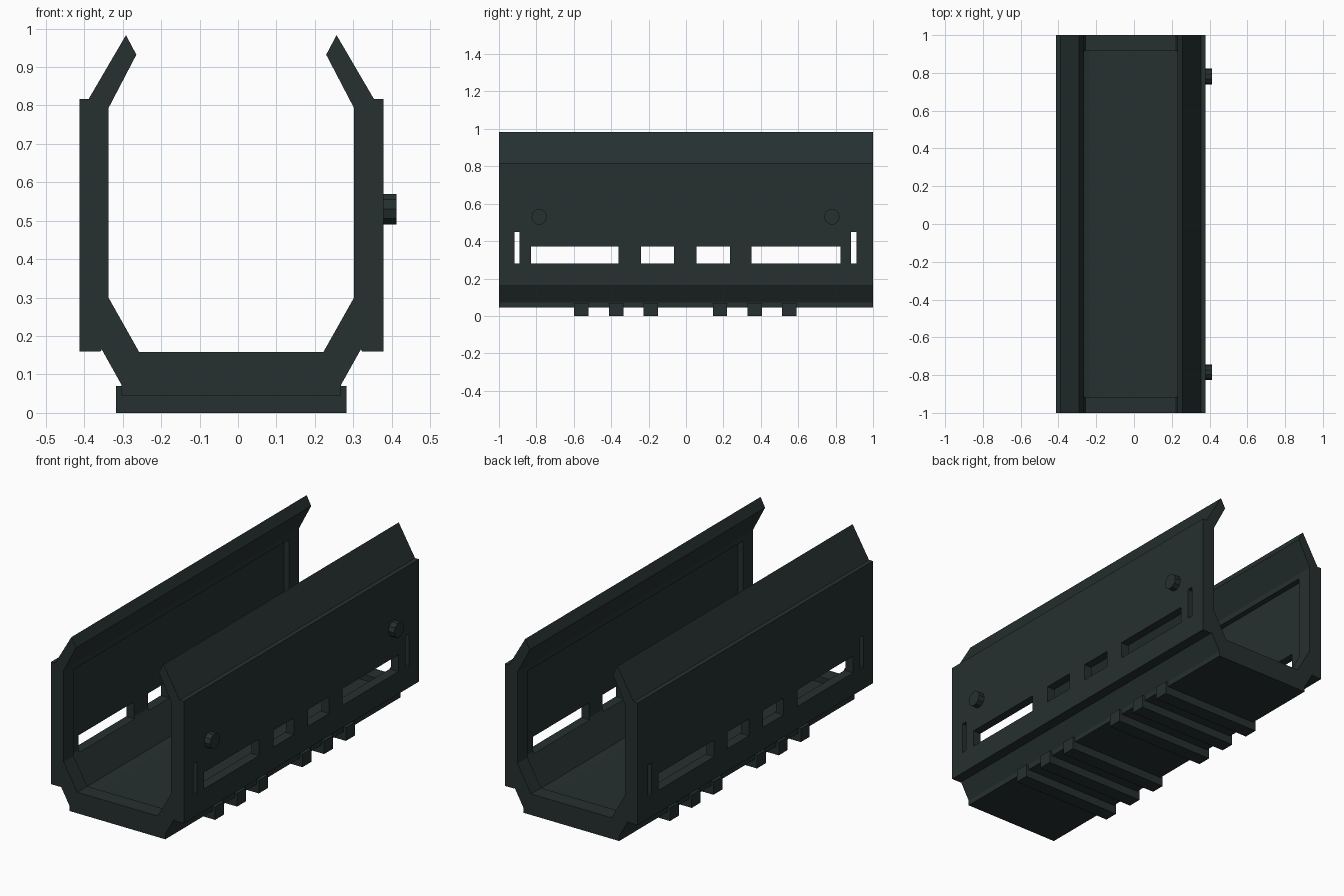
import bpy, bmesh, math
from mathutils import Matrix, Vector

if "Cube" in bpy.data.objects:
    bpy.data.objects.remove(bpy.data.objects["Cube"])

CX = -0.0175  # symmetry plane of the shell

mat = bpy.data.materials.new("dark slate")
mat.diffuse_color = (0.019, 0.029, 0.029, 1)
mat.use_nodes = True
mat.node_tree.nodes["Principled BSDF"].inputs["Base Color"].default_value = mat.diffuse_color


def finish(name, bm):
    bmesh.ops.recalc_face_normals(bm, faces=bm.faces[:])
    me = bpy.data.meshes.new(name)
    bm.to_mesh(me)
    bm.free()
    me.materials.append(mat)
    ob = bpy.data.objects.new(name, me)
    bpy.context.collection.objects.link(ob)
    return ob


def prism(name, half, y0, y1):
    """Mirror a half profile (offset from CX, z) and extrude it along y."""
    pts = half + [(-x, z) for x, z in reversed(half)]
    bm = bmesh.new()
    f = bm.faces.new([bm.verts.new((CX + x, y0, z)) for x, z in pts])
    r = bmesh.ops.extrude_face_region(bm, geom=[f])
    vs = [g for g in r["geom"] if isinstance(g, bmesh.types.BMVert)]
    bmesh.ops.translate(bm, verts=vs, vec=(0, y1 - y0, 0))
    return finish(name, bm)


def add_box(bm, x0, x1, y0, y1, z0, z1):
    m = Matrix.Translation(((x0 + x1) / 2, (y0 + y1) / 2, (z0 + z1) / 2)) \
        @ Matrix.Diagonal((x1 - x0, y1 - y0, z1 - z0, 1))
    bmesh.ops.create_cube(bm, size=1, matrix=m)


def cut(ob, cutter):
    cutter.hide_render = True
    mod = ob.modifiers.new("cut", "BOOLEAN")
    mod.operation = "DIFFERENCE"
    mod.solver = "EXACT"
    mod.object = cutter
    bpy.context.view_layer.objects.active = ob
    bpy.ops.object.modifier_apply(modifier=mod.name)
    bpy.data.objects.remove(cutter)


# Open channel shell with inward lips
shell = prism("channel_shell", [
    (0.285, 0.045), (0.285, 0.072), (0.337, 0.165), (0.340, 0.160),
    (0.3955, 0.160), (0.3955, 0.817), (0.371, 0.817), (0.274, 0.983),
    (0.247, 0.932), (0.3195, 0.793), (0.3195, 0.300), (0.2395, 0.158)], -1, 1)

# Shallow pocket inside, leaving a thicker frame at both ends
cut(shell, prism("pocket_cutter", [
    (0.222, 0.128), (0.262, 0.138), (0.3495, 0.290), (0.3495, 0.765),
    (0.300, 0.765)], -0.915, 0.915))

# Slots through both side walls
bm = bmesh.new()
for y0, y1, z1 in [(-0.83, -0.36, 0.37), (-0.24, -0.065, 0.37),
                   (0.055, 0.235, 0.37), (0.35, 0.825, 0.37),
                   (-0.918, -0.89, 0.45), (0.882, 0.912, 0.45)]:
    add_box(bm, -0.6, 0.6, y0, y1, 0.28, z1)
cut(shell, finish("slot_cutter", bm))

# Cross ribs under the base
bm = bmesh.new()
for y in (-0.56, -0.373, -0.188, 0.182, 0.367, 0.552):
    add_box(bm, CX - 0.3, CX + 0.3, y - 0.038, y + 0.038, 0, 0.07)
finish("base_ribs", bm)

# Bolt heads on the right wall
bm = bmesh.new()
for y in (-0.785, 0.78):
    m = Matrix.Translation(Vector((0.3905, y, 0.53))) @ Matrix.Rotation(math.pi / 2, 4, "Y")
    bmesh.ops.create_cone(bm, cap_ends=True, segments=10, radius1=0.042,
                          radius2=0.042, depth=0.045, matrix=m)
finish("bolt_heads", bm)
